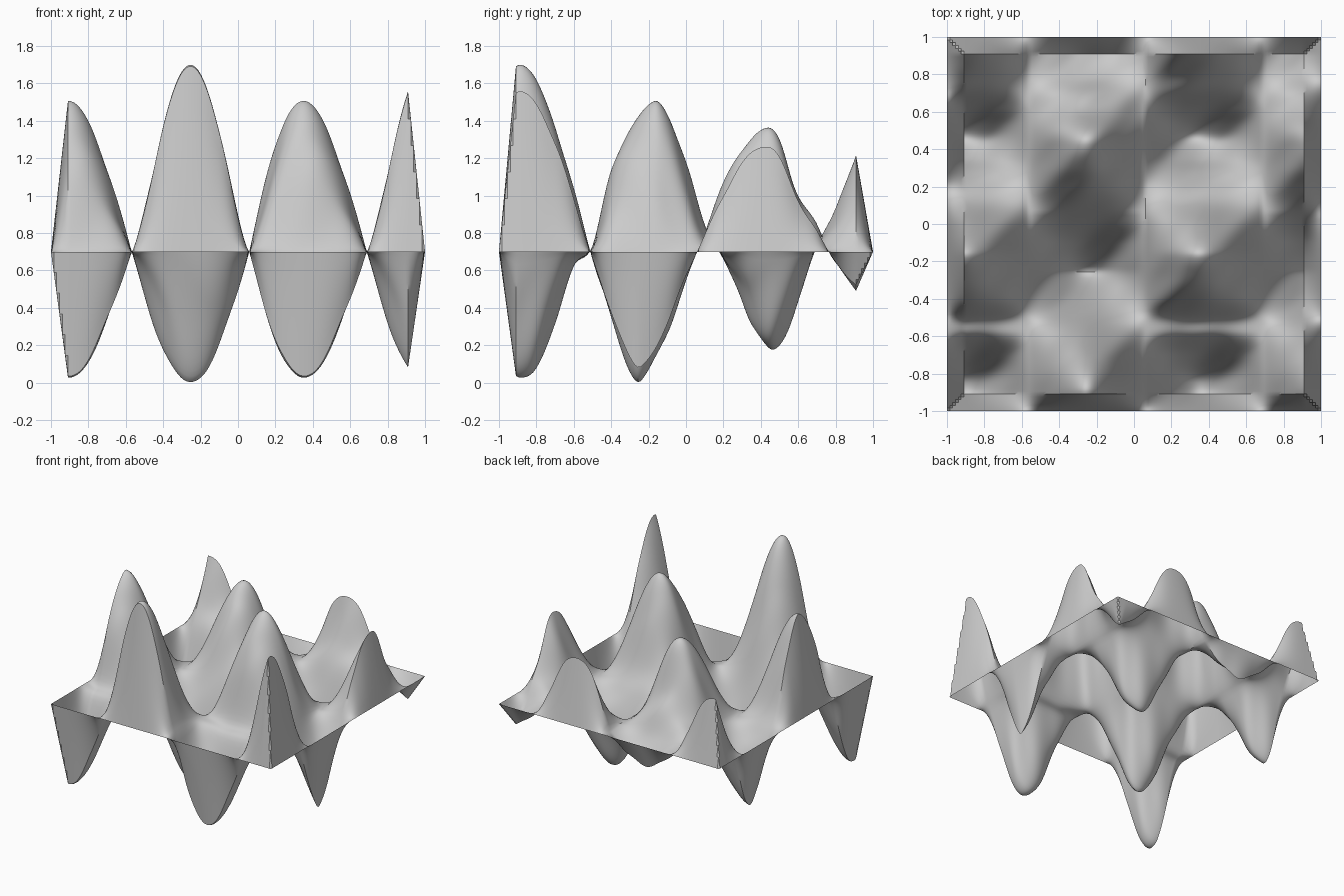
import bpy
import bmesh
import math

default_cube = bpy.data.objects.get("Cube")
if default_cube:
    bpy.data.objects.remove(default_cube, do_unlink=True)

CELLS = 132            # grid cells along each side
RIM = 10 / 11          # where the surface starts sloping to the level border
LEVEL = 0.7            # height of the border

# Height of the crest of each kind of column, along y
WARM_COLUMN = [(-.95, -.63), (-.88, -.67), (-.8, -.62), (-.7, -.37), (-.6, -.08),
               (-.5, .03), (-.4, .43), (-.3, .65), (-.17, .8), (-.1, .73),
               (0, .47), (.1, .14), (.2, -.04), (.28, -.2), (.35, -.38),
               (.45, -.52), (.53, -.44), (.62, -.2), (.7, .03), (.8, .22), (.95, .64)]
COOL_COLUMN = [(-.95, .96), (-.88, 1.0), (-.8, .92), (-.7, .67), (-.6, .33),
               (-.5, -.04), (-.4, -.35), (-.3, -.64), (-.24, -.69), (-.1, -.43),
               (0, -.15), (.1, .1), (.2, .36), (.3, .55), (.43, .66),
               (.5, .6), (.6, .3), (.7, .14), (.78, -.03), (.95, -.25)]


def slope(points, i):
    (y0, v0), (y1, v1) = points[max(i - 1, 0)], points[min(i + 1, len(points) - 1)]
    return (v1 - v0) / (y1 - y0)


def crest(points, y):
    """Smooth curve through the points."""
    i = max(k for k in range(len(points) - 1) if points[k][0] <= y)
    (y0, v0), (y1, v1) = points[i], points[i + 1]
    span = y1 - y0
    t = (y - y0) / span
    blend = t * t * (3 - 2 * t)
    return (v0 + (v1 - v0) * blend
            + span * t * (1 - t) * ((1 - t) * slope(points, i) - t * slope(points, i + 1)))


def height(x, y):
    # Level border with mitred slopes
    ramp = min(1, (1 - max(abs(x), abs(y))) / (1 - RIM))
    x = max(-RIM, min(RIM, x))
    y = max(-RIM, min(RIM, y))
    # Repeating columns of hills and pits
    angle = 5 * x - 0.3
    wave = math.sin(angle)
    if wave > 0:
        value = crest(WARM_COLUMN, y) * wave * (1 + 0.12 * math.cos(angle))
    else:
        value = crest(COOL_COLUMN, y)
        value *= abs(wave) ** (1.35 if value > 0 else 1)
    # Faint diagonal wrinkles on the flanks
    flank = 1 - min(1, abs(value) / 0.7)
    wrinkle = 1 + 0.08 * flank * math.sin(25 * (x - y))
    return LEVEL + value * wrinkle * ramp


# Wavy sheet
bm = bmesh.new()
bmesh.ops.create_grid(bm, x_segments=CELLS, y_segments=CELLS, size=1)
for v in bm.verts:
    v.co.z = height(v.co.x, v.co.y)
mesh = bpy.data.meshes.new("wavy_surface")
bm.to_mesh(mesh)
bm.free()
sheet = bpy.data.objects.new("wavy_surface", mesh)
bpy.context.collection.objects.link(sheet)

# Plain grey colour
grey = bpy.data.materials.new("plain_grey")
grey.use_nodes = True
colour = (0.6, 0.6, 0.6, 1)
grey.diffuse_color = colour
for node in grey.node_tree.nodes:
    if node.type == 'BSDF_PRINCIPLED':
        node.inputs["Base Color"].default_value = colour
mesh.materials.append(grey)

# Smooth shading with sharp rim
bpy.ops.object.select_all(action='DESELECT')
sheet.select_set(True)
bpy.context.view_layer.objects.active = sheet
bpy.ops.object.shade_smooth_by_angle(angle=math.radians(35))
